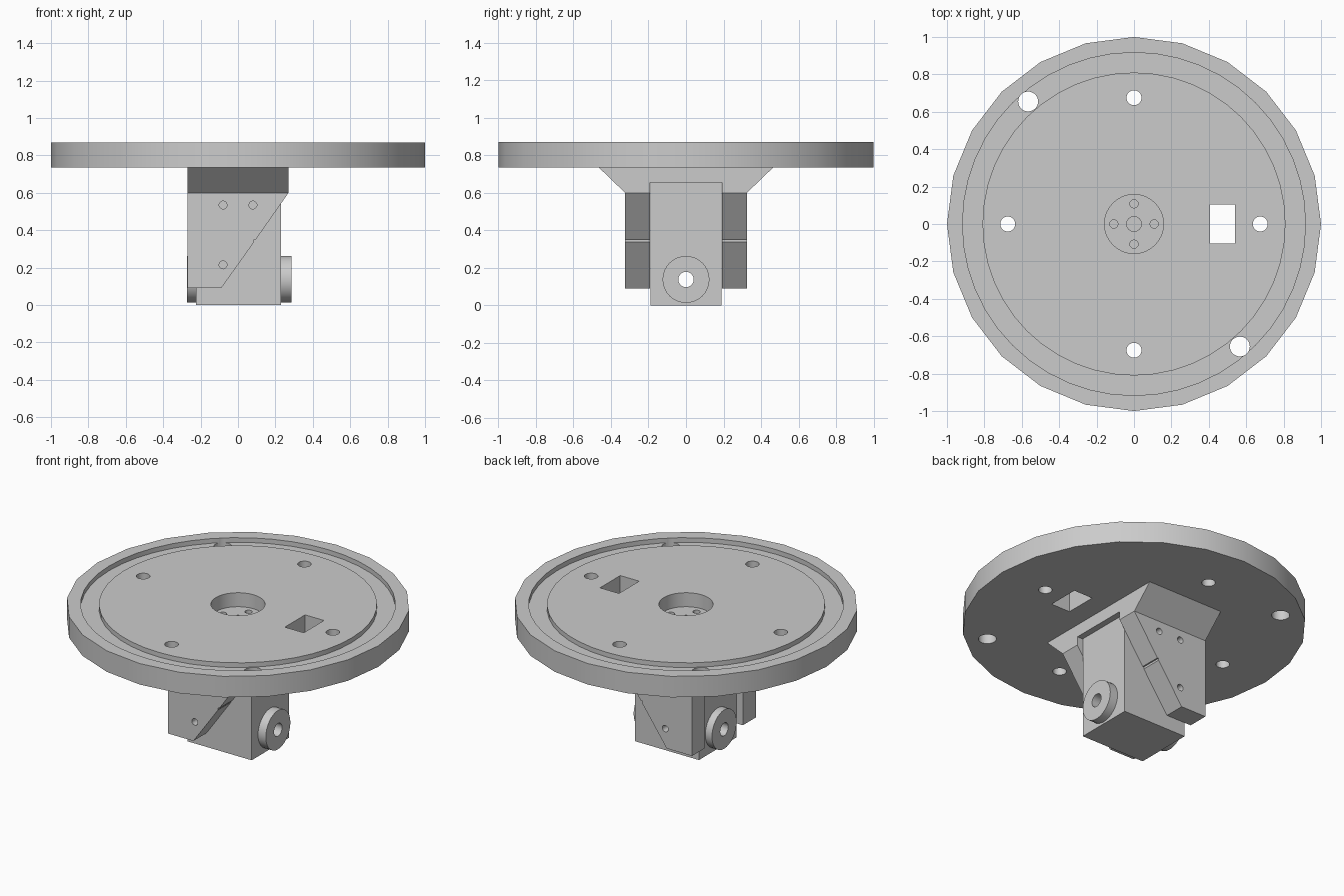
import bpy, bmesh, math
from mathutils import Matrix, Vector

cube = bpy.data.objects.get("Cube")
if cube:
    bpy.data.objects.remove(cube, do_unlink=True)

grey = bpy.data.materials.new("plain_grey")
grey.use_nodes = True
grey.diffuse_color = (0.6, 0.6, 0.6, 1)
grey.node_tree.nodes["Principled BSDF"].inputs["Base Color"].default_value = (0.6, 0.6, 0.6, 1)


def finish(name, bm):
    bmesh.ops.recalc_face_normals(bm, faces=bm.faces)
    mesh = bpy.data.meshes.new(name)
    bm.to_mesh(mesh)
    bm.free()
    mesh.materials.append(grey)
    ob = bpy.data.objects.new(name, mesh)
    bpy.context.collection.objects.link(ob)
    return ob


def cylinder(name, start, end, radius, sides=32):
    """Closed cylinder running between two points."""
    a, b = Vector(start), Vector(end)
    axis = b - a
    turn = Vector((0, 0, 1)).rotation_difference(axis).to_matrix().to_4x4()
    bm = bmesh.new()
    bmesh.ops.create_cone(bm, cap_ends=True, segments=sides, radius1=radius, radius2=radius,
                          depth=axis.length, matrix=Matrix.Translation((a + b) / 2) @ turn)
    return finish(name, bm)


def prism(name, points, along, lo, hi):
    """Extrude a side profile along x or y."""
    bm = bmesh.new()
    place = (lambda p: (lo, p[0], p[1])) if along == "x" else (lambda p: (p[0], lo, p[1]))
    face = bm.faces.new([bm.verts.new(place(p)) for p in points])
    new = bmesh.ops.extrude_face_region(bm, geom=[face])["geom"]
    move = Vector((hi - lo, 0, 0)) if along == "x" else Vector((0, hi - lo, 0))
    bmesh.ops.translate(bm, vec=move, verts=[g for g in new if isinstance(g, bmesh.types.BMVert)])
    return finish(name, bm)


def rect(a0, a1, z0, z1):
    return [(a0, z0), (a1, z0), (a1, z1), (a0, z1)]


def combine(ob, other, operation="DIFFERENCE"):
    """Apply a boolean and discard the helper."""
    other.hide_render = True
    mod = ob.modifiers.new("cut", "BOOLEAN")
    mod.operation, mod.solver, mod.object = operation, "EXACT", other
    bpy.context.view_layer.objects.active = ob
    bpy.ops.object.modifier_apply(modifier=mod.name)
    bpy.data.objects.remove(other, do_unlink=True)


def bore(ob, x, y, radius, z0, z1=1.0):
    combine(ob, cylinder("bore", (x, y, z0), (x, y, z1), radius))


# Round table with a raised rim, a groove and a raised inner plate
BOTTOM, TOP, GROOVE = 0.735, 0.87, 0.84
table = cylinder("round_table", (0, 0, BOTTOM), (0, 0, TOP), 1.0, 24)
groove = cylinder("groove", (0, 0, GROOVE), (0, 0, 1), 0.917, 48)
combine(groove, cylinder("inner_plate", (0, 0, 0.8), (0, 0, TOP), 0.81, 48))
combine(table, groove)

# Mounting holes, access window and centre recess
for i in range(4):
    c, s = round(math.cos(i * math.pi / 2)), round(math.sin(i * math.pi / 2))
    bore(table, 0.675 * c, 0.675 * s, 0.04, 0.6)
    bore(table, 0.108 * c, 0.108 * s, 0.022, 0.6)
for side in (-1, 1):
    bore(table, 0.566 * side, -0.655 * side, 0.053, 0.6)
bore(table, 0, 0, 0.04, 0.6)
bore(table, 0, 0, 0.158, 0.78)
combine(table, prism("window", rect(0.405, 0.54, 0.6, 1), "y", -0.103, 0.103))

# Flared bracket head with a channel for the housing
half, wide, slot = 0.325, 0.465, 0.192
prism("bracket_head", [(-half, 0.6), (-slot, 0.6), (-slot, 0.655), (slot, 0.655), (slot, 0.6),
                       (half, 0.6), (wide, BOTTOM), (-wide, BOTTOM)], "x", -0.27, 0.27)

# Slanted cheeks with a small step and three screw holes each
cheek = [(-0.27, 0.6), (-0.27, 0.09), (-0.09, 0.09), (0.086, 0.337),
         (0.086, 0.35), (0.095, 0.35), (0.27, 0.6)]
for name, lo, hi in (("front_cheek", -half, -slot), ("back_cheek", slot, half)):
    ob = prism(name, cheek, "y", lo, hi)
    for x, z in ((-0.08, 0.535), (0.08, 0.535), (-0.08, 0.215)):
        combine(ob, cylinder("screw_bore", (x, -0.5, z), (x, 0.5, z), 0.021, 20))

# Housing with a hub on each end and a shaft hole right through
housing = prism("housing", rect(-0.225, 0.23, 0, 0.655), "y", -0.19, 0.19)
hubs = [cylinder("right_hub", (-0.272, 0, 0.138), (-0.225, 0, 0.138), 0.125),
        cylinder("left_hub", (0.23, 0, 0.138), (0.285, 0, 0.138), 0.125)]
for ob in [housing] + hubs:
    combine(ob, cylinder("shaft_bore", (-0.5, 0, 0.138), (0.5, 0, 0.138), 0.041))

# Smooth round walls, keep hard edges
for ob in [table] + hubs:
    bpy.ops.object.select_all(action="DESELECT")
    ob.select_set(True)
    bpy.context.view_layer.objects.active = ob
    bpy.ops.object.shade_smooth_by_angle(angle=math.radians(30))
